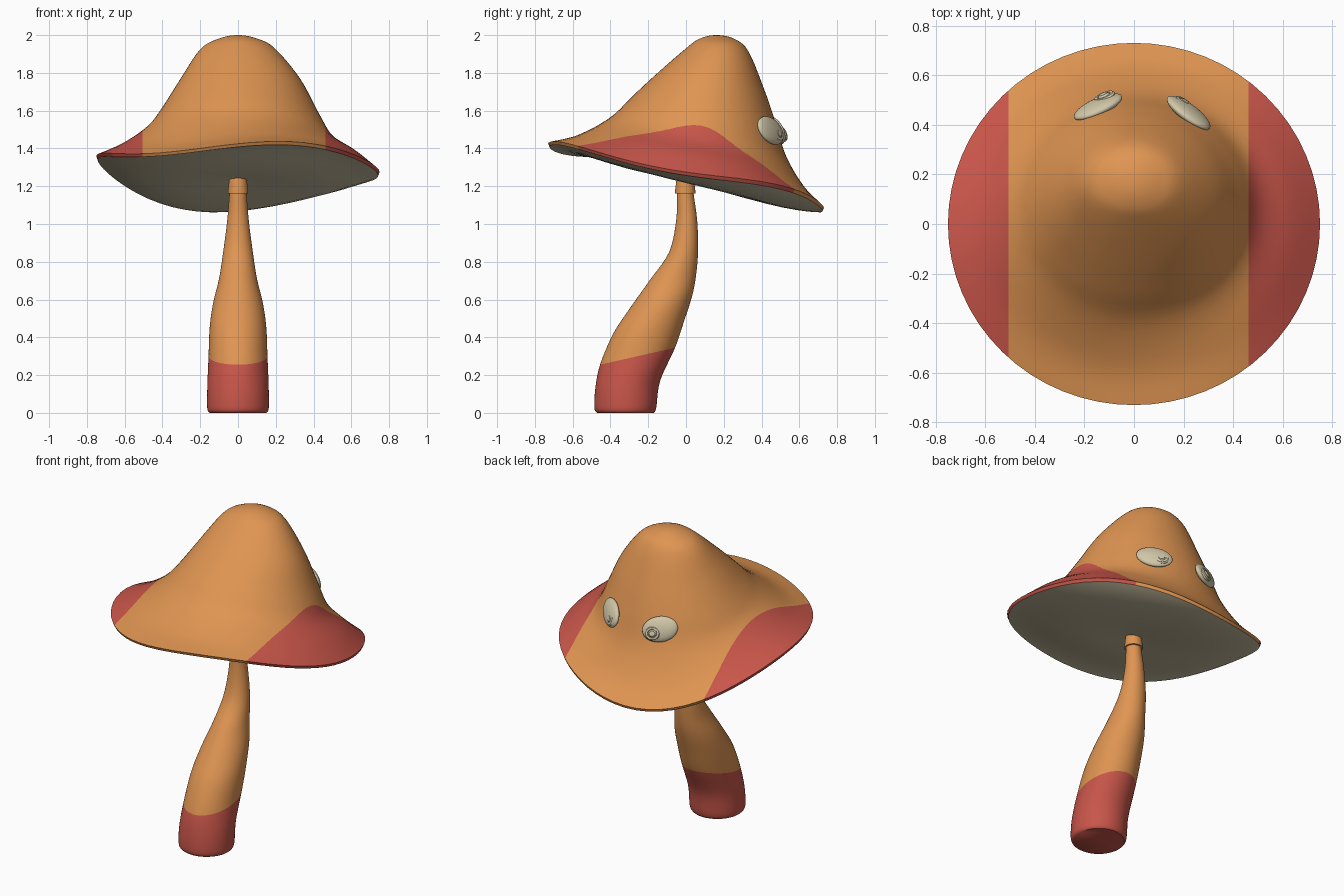
import bpy, bmesh, math
from mathutils import Vector, Matrix

if "Cube" in bpy.data.objects:
    bpy.data.objects.remove(bpy.data.objects["Cube"])

SEG = 64
ANG = [2 * math.pi * k / SEG for k in range(SEG)]


def material(name, rgb):
    m = bpy.data.materials.new(name)
    m.diffuse_color = (*rgb, 1)
    m.use_nodes = True
    m.node_tree.nodes["Principled BSDF"].inputs["Base Color"].default_value = m.diffuse_color
    return m


ORANGE = material("orange", (0.74, 0.30, 0.084))
RED = material("red", (0.58, 0.092, 0.068))
BEIGE = material("beige", (0.64, 0.57, 0.39))


def smooth_rings(rings, sub, end=None):
    """Catmull-Rom through whole rings."""
    ext = [rings[0]] + rings + [end or rings[-1]]
    out = []
    for i in range(1, len(ext) - 2):
        for s in range(sub):
            t = s / sub
            out.append([(2 * b + (c - a) * t + (2 * a - 5 * b + 4 * c - d) * t * t
                         + (3 * b - a - 3 * c + d) * t ** 3) / 2
                        for a, b, c, d in zip(*ext[i - 1:i + 3])])
    return out + [rings[-1]]


def loft(rings, mat_of):
    """Skin closed rings and cap both ends; mat_of(i) gives the band colour."""
    bm = bmesh.new()
    vs = [[bm.verts.new(p) for p in r] for r in rings]
    for i in range(len(vs) - 1):
        for k in range(SEG):
            j = (k + 1) % SEG
            f = bm.faces.new((vs[i][k], vs[i][j], vs[i + 1][j], vs[i + 1][k]))
            f.material_index = mat_of(i)
    for r, i in ((vs[0], 0), (vs[-1], len(vs) - 2)):
        bm.faces.new(r).material_index = mat_of(i)
    bmesh.ops.remove_doubles(bm, verts=bm.verts[:], dist=1e-5)
    bmesh.ops.recalc_face_normals(bm, faces=bm.faces[:])
    return bm


def finish(name, bm, mats, angle=50):
    me = bpy.data.meshes.new(name)
    bm.to_mesh(me)
    bm.free()
    ob = bpy.data.objects.new(name, me)
    bpy.context.collection.objects.link(ob)
    for m in mats:
        me.materials.append(m)
    bpy.ops.object.select_all(action='DESELECT')
    ob.select_set(True)
    bpy.context.view_layer.objects.active = ob
    bpy.ops.object.shade_smooth_by_angle(angle=math.radians(angle))
    return ob


# Cap: (x, z) at right, (y, z) at +y, (x, z) at left, (y, z) at -y, rim wave amount
cap_rows = [
    (.75, 1.275, .73, 1.085, -.75, 1.36, -.73, 1.425, 1),
    (.64, 1.365, .63, 1.19, -.62, 1.415, -.58, 1.465, .6),
    (.51, 1.45, .53, 1.36, -.49, 1.50, -.40, 1.565, .15),
    (.43, 1.58, .47, 1.55, -.41, 1.60, -.28, 1.68, 0),
    (.33, 1.766, .415, 1.71, -.305, 1.766, -.15, 1.80, 0),
    (.195, 1.93, .33, 1.915, -.20, 1.925, 0, 1.93, 0),
    (.10, 1.982, .25, 1.983, -.10, 1.982, .07, 1.98, 0),
]


def cap_ring(row):
    xr, zr, yf, zf, xl, zl, yb, zb, w = row
    cy, ry = (yf + yb) / 2, (yf - yb) / 2
    ring = []
    for a in ANG:
        c, s = math.cos(a), math.sin(a)
        z = ((zr + zf + zl + zb) / 4 + c * (zr - zl) / 2 + s * (zf - zb) / 2
             + math.cos(2 * a) * (zr + zl - zf - zb) / 4)
        z += w * (.03 * (c - math.cos(3 * a)) + .016 * (s + math.sin(3 * a)))
        ring.append(Vector((c * (xr if c > 0 else -xl), cy + s * ry, z)))
    return ring


rows = [cap_ring(r) for r in cap_rows]
tip = rows[-1]
top = smooth_rings(rows + [[Vector((0, .155, 2.0))] * SEG], 5, tip[SEG // 2:] + tip[:SEG // 2])

# Underside: shallow bulge from the middle out to the lip
under = []
for r in (0, .15, .3, .45, .6, .72, .82, .9, .96, .99):
    ring = []
    for p in rows[0]:
        x, y = p.x * r, p.y * r
        flat = 1.235 - .24 * y - .02 * math.sin(math.pi * r)
        w = r ** 4
        ring.append(Vector((x, y, flat * (1 - w) + (p.z - .017) * w)))
    under.append(ring)
n_under = len(under) - 1
bm = loft(under + top, lambda i: 2 if i < n_under else 0)

# Red side patches, cut along straight lines
for x in (.462, -.505):
    bmesh.ops.bisect_plane(bm, geom=bm.verts[:] + bm.edges[:] + bm.faces[:], dist=1e-5,
                           plane_co=(x, 0, 0), plane_no=(1, 0, 0))
for f in bm.faces:
    cx = f.calc_center_median().x
    if f.material_index == 0 and (cx > .462 or cx < -.505):
        f.material_index = 1
finish("cap", bm, [ORANGE, RED, BEIGE])

# Stem: y, z on the -y edge, y, z on the +y edge, half width in x
stem_rows = [
    (-.47, 0, -.17, 0, .15),
    (-.485, .025, -.157, .03, .163),
    (-.48, .13, -.137, .17, .162),
    (-.455, .255, -.058, .345, .156),
    (-.385, .42, -.012, .48, .15),
    (-.30, .55, .03, .61, .132),
    (-.19, .705, .052, .72, .10),
    (-.09, .85, .064, .86, .078),
    (-.052, 1.02, .059, 1.02, .057),
    (-.048, 1.165, .04, 1.165, .045),
    (-.045, 1.26, .036, 1.26, .04),
]
rings = [[Vector((rx * math.cos(a), (yl + yr) / 2 + (yr - yl) / 2 * math.sin(a),
                  (zl + zr) / 2 + (zr - zl) / 2 * math.sin(a))) for a in ANG]
         for yl, zl, yr, zr, rx in stem_rows]
finish("stem", loft(smooth_rings(rings, 5), lambda i: 1 if i < 15 else 0), [ORANGE, RED])

# Collar at the top of the stem
collar = [[Vector((r * math.cos(a), -.004 + r * math.sin(a), z)) for a in ANG]
          for r, z in ((.04, 1.16), (.054, 1.162), (.054, 1.172), (.045, 1.25))]
finish("stem_collar", loft(collar, lambda i: 0), [ORANGE], 30)


# Eyes: flattened ovals with a stepped round pupil
def eye(side, centre, azimuth, pupil):
    az = math.radians(azimuth)
    n = Vector((side * math.sin(az), math.cos(az), .32)).normalized()
    out = Vector((side * math.cos(az), -math.sin(az), 0))
    up = n.cross(out) * (1 if n.cross(out).z > 0 else -1)
    t = math.radians(14)
    u = out * math.cos(t) + up * math.sin(t)
    v = n.cross(u)
    basis = Matrix((u, v, n)).transposed().to_4x4()
    place = Matrix.Translation(centre) @ basis
    name = "right" if side > 0 else "left"
    bm = bmesh.new()
    bmesh.ops.create_uvsphere(bm, u_segments=32, v_segments=16, radius=1,
                              matrix=place @ Matrix.Diagonal((.108, .076, .028, 1)))
    finish(name + "_eye", bm, [BEIGE])
    prof = ((.046, -.02), (.046, .006), (.040, .013), (.029, .013), (.026, .008),
            (.023, .013), (.017, .019), (0, .019))
    disc = loft([[Vector((r * math.cos(a), r * math.sin(a) * .9, z)) for a in ANG]
                 for r, z in prof], lambda i: 0)
    disc.transform(Matrix.Translation(pupil) @ basis)
    bmesh.ops.recalc_face_normals(disc, faces=disc.faces[:])
    finish(name + "_pupil", disc, [BEIGE], 30)


eye(1, (.22, .448, 1.495), 34, (.197, .482, 1.475))
eye(-1, (-.145, .472, 1.495), 22, (-.118, .508, 1.475))
